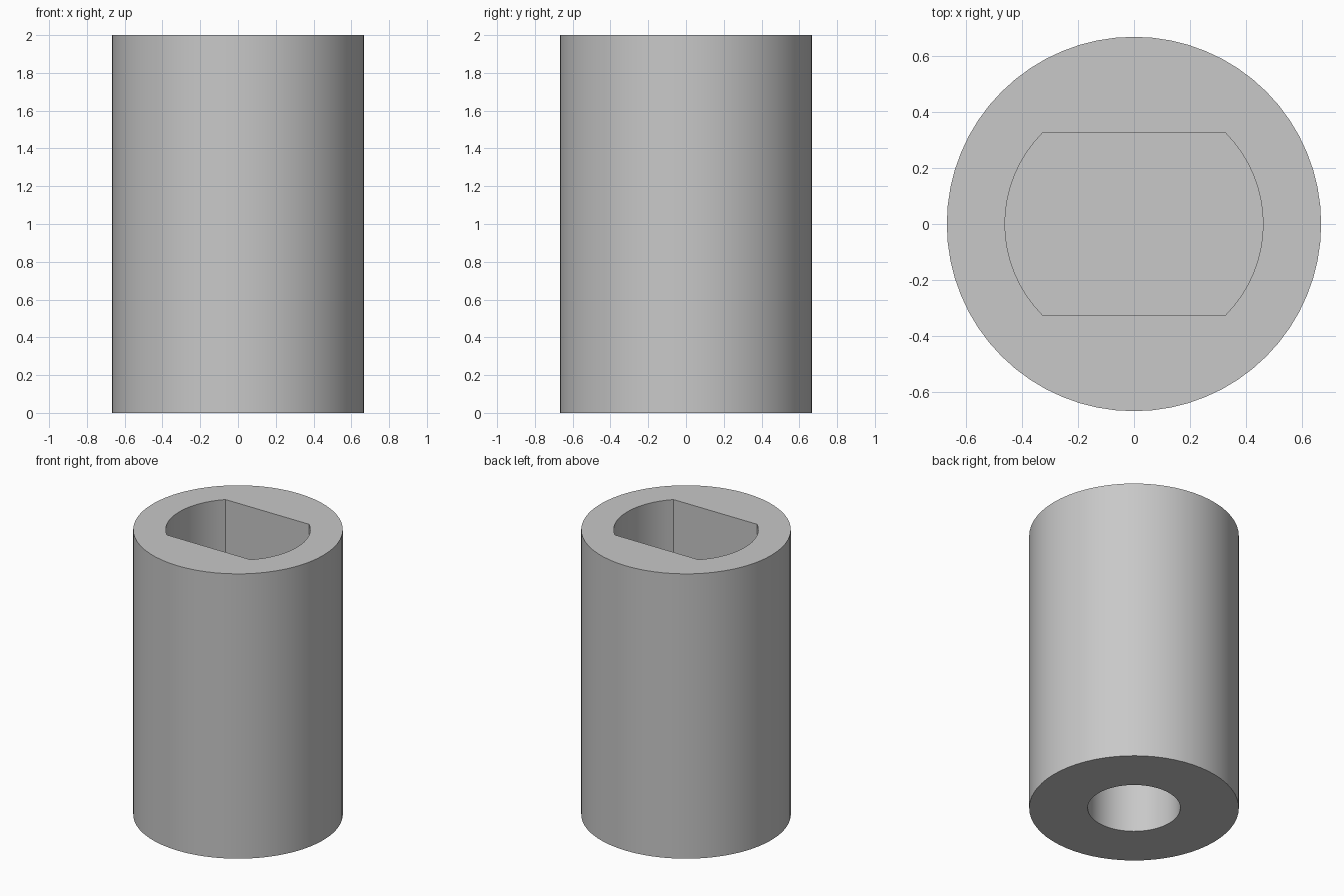
import bpy
import bmesh
from mathutils import Matrix, Vector

HEIGHT = 2.0
RADIUS = 0.667
SEGMENTS = 64

cube = bpy.data.objects.get("Cube")
if cube:
    bpy.data.objects.remove(cube, do_unlink=True)

grey = bpy.data.materials.new("plain grey")
grey.use_nodes = True
colour = (0.58, 0.58, 0.58, 1)
grey.diffuse_color = colour
grey.node_tree.nodes["Principled BSDF"].inputs["Base Color"].default_value = colour


def cylinder(name, radius, bottom, top, flat=None):
    """Upright cylinder, optionally trimmed to two flats at y = +-flat."""
    bm = bmesh.new()
    bmesh.ops.create_cone(
        bm, cap_ends=True, segments=SEGMENTS, radius1=radius, radius2=radius,
        depth=top - bottom, matrix=Matrix.Translation((0, 0, (top + bottom) / 2)))
    if flat:
        for side in (-1, 1):
            bmesh.ops.bisect_plane(
                bm, geom=bm.verts[:] + bm.edges[:] + bm.faces[:],
                plane_co=Vector((0, side * flat, 0)),
                plane_no=Vector((0, side, 0)), clear_outer=True)
            rim = [e for e in bm.edges if e.is_boundary]
            bmesh.ops.holes_fill(bm, edges=rim, sides=0)
    bmesh.ops.recalc_face_normals(bm, faces=bm.faces[:])
    mesh = bpy.data.meshes.new(name)
    bm.to_mesh(mesh)
    bm.free()
    mesh.materials.append(grey)
    obj = bpy.data.objects.new(name, mesh)
    bpy.context.collection.objects.link(obj)
    return obj


# Outer sleeve
body = cylinder("sleeve_body", RADIUS, 0, HEIGHT)

# Blind sockets: two-flat socket in the top, round socket in the bottom
cutters = [
    cylinder("flat_sided_socket_cutter", 0.46, 1.0, HEIGHT + 0.1, flat=0.325),
    cylinder("round_socket_cutter", 0.295, -0.1, 0.9),
]
bpy.ops.object.select_all(action="DESELECT")
body.select_set(True)
bpy.context.view_layer.objects.active = body
for cutter in cutters:
    cutter.hide_render = True
    cut = body.modifiers.new(cutter.name, "BOOLEAN")
    cut.operation = "DIFFERENCE"
    cut.solver = "EXACT"
    cut.object = cutter
    bpy.ops.object.modifier_apply(modifier=cut.name)
    bpy.data.objects.remove(cutter, do_unlink=True)

bpy.ops.object.shade_smooth_by_angle()
